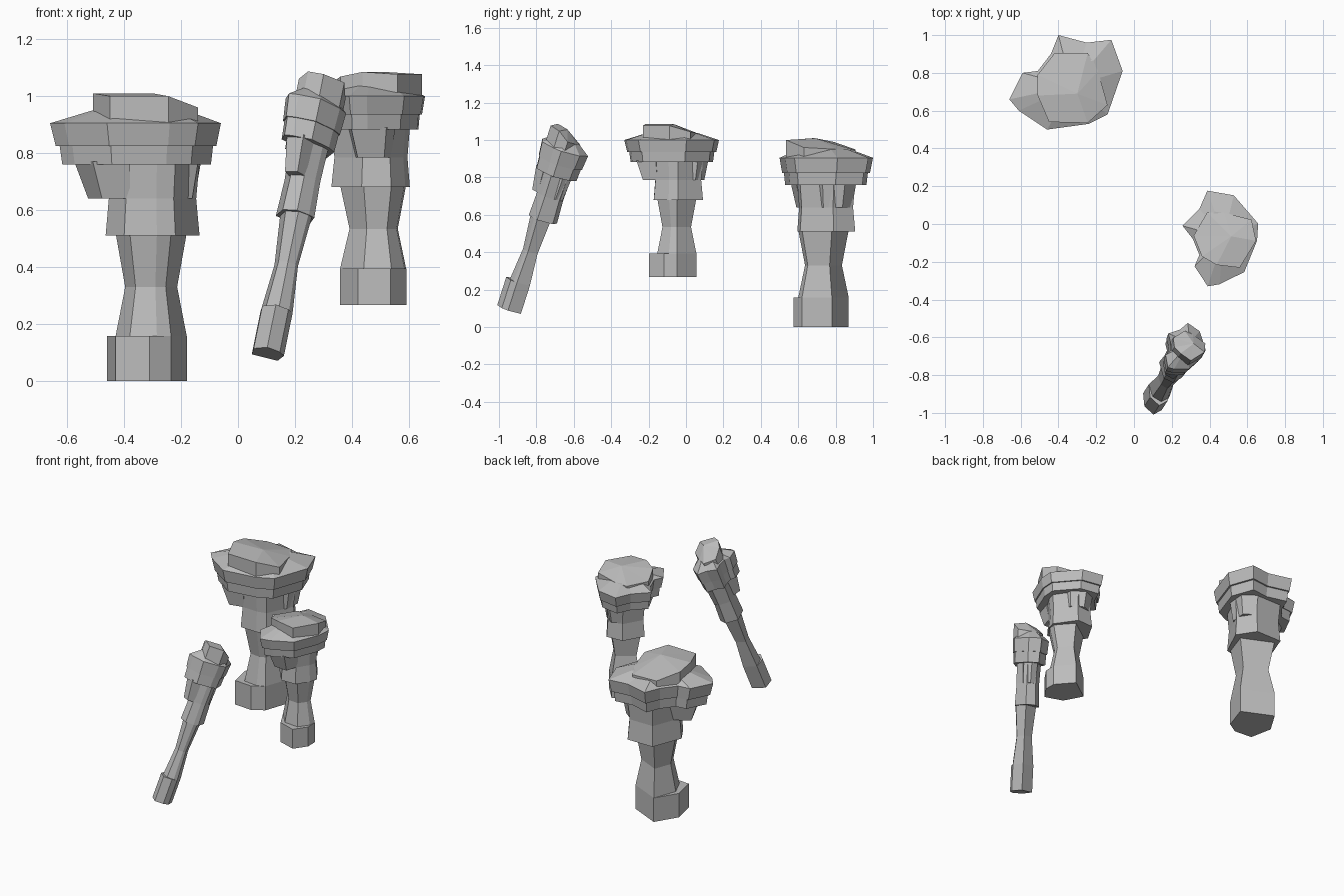
import bpy, bmesh
from math import radians
from mathutils import Matrix, Vector

cube = bpy.data.objects.get("Cube")
if cube:
    bpy.data.objects.remove(cube, do_unlink=True)

stone = bpy.data.materials.new("grey_stone")
stone.use_nodes = True
GREY = (0.5, 0.5, 0.5, 1)
stone.diffuse_color = GREY
stone.node_tree.nodes["Principled BSDF"].inputs["Base Color"].default_value = GREY


def ring(outline, z, scale=1.0, centre=(0, 0)):
    """Outline scaled about a centre and placed at a height."""
    c = Vector(centre)
    return [(*(c + (Vector(p) - c) * scale), z) for p in outline]


def loft(name, rings, peak=None):
    """Closed faceted solid through matching rings, with an optional top point."""
    bm = bmesh.new()
    rows = [[bm.verts.new(co) for co in r] for r in rings]
    n = len(rows[0])
    for low, high in zip(rows, rows[1:]):
        for i in range(n):
            j = (i + 1) % n
            bm.faces.new((low[i], low[j], high[j], high[i]))
    bm.faces.new(rows[0][::-1])
    if peak:
        tip = bm.verts.new(peak)
        for i in range(n):
            bm.faces.new((rows[-1][i], rows[-1][(i + 1) % n], tip))
    else:
        bm.faces.new(rows[-1])
    bmesh.ops.recalc_face_normals(bm, faces=bm.faces)
    mesh = bpy.data.meshes.new(name)
    bm.to_mesh(mesh)
    bm.free()
    mesh.materials.append(stone)
    return mesh


# Outlines, counter-clockwise from the left
base = [(-.13, 0), (-.1, -.145), (.02, -.155), (.095, -.11), (.15, .05), (-.045, .14)]
column = [(-.1, -.01), (-.05, -.12), (.045, -.13), (.095, -.11), (.15, .05), (-.045, .14)]
block = [(-.135, -.02), (-.07, -.13), (.045, -.135), (.11, -.12),
         (.195, .06), (.12, .175), (-.06, .175)]
left_lobe = [(-.245, -.03), (-.18, -.17), (-.05, -.14), (-.08, .08)]
right_lobe = [(.1, -.05), (.19, 0), (.2, .12), (.12, .18), (0, .1)]
rim = [(-.33, -.07), (-.28, -.13), (-.13, -.23), (.09, -.2), (.19, -.15), (.27, .08),
       (.21, .245), (.08, .23), (-.07, .27), (-.11, .17), (-.18, .08), (-.26, .07)]
cap = [(-.18, -.05, 1.01), (-.12, -.19, 1), (.085, -.195, 1), (.19, -.1, .96),
       (.14, .08, .95), (.085, .175, .945), (-.09, .175, .95), (-.18, .06, .99)]
axis = (.025, .005)

# One set of stone parts, shared by all pillars
parts = {
    "foot": loft("foot", [ring(base, 0), ring(base, .157)]),
    "column": loft("column", [ring(column, .14), ring(column, .157),
                              ring(column, .33, .73, axis), ring(column, .52)]),
    "block": loft("block", [ring(block, .51), ring(block, .64, .93, axis), ring(block, .77)]),
    "left_lobe": loft("left_lobe", [ring(left_lobe, .64, .75, (-.05, -.05)),
                                    ring(left_lobe, .77)]),
    "right_lobe": loft("right_lobe", [ring(right_lobe, .64, .85, (.05, .03)),
                                      ring(right_lobe, .77)]),
    "band": loft("band", [ring(rim, .76, .87), ring(rim, .83, .9)]),
    "rim": loft("rim", [ring(rim, .825, .94), ring(rim, .905), ring(rim, .95, .55)]),
    "cap": loft("cap", [[(x, y, .9) for x, y, z in cap], cap], (.03, -.04, 1.01)),
}


def placed(spot, turn, width, height, lean=(0, 0, 1)):
    tilt = Vector((0, 0, 1)).rotation_difference(Vector(lean)).to_matrix().to_4x4()
    return (Matrix.Translation(spot) @ tilt @ Matrix.Rotation(radians(turn), 4, 'Z')
            @ Matrix.Diagonal((width, width, height, 1)))


pillars = {
    "large_pillar": placed((-.33, .73, 0), 0, 1, 1),
    "small_pillar": placed((.475, -.07, .267), 60, .81, .81),
    "leaning_pillar": placed((.1, -.935, .095), 35, .44, 1.02, (.19, .3, .935)),
}
for pillar, matrix in pillars.items():
    for part, mesh in parts.items():
        obj = bpy.data.objects.new(f"{pillar}_{part}", mesh)
        bpy.context.collection.objects.link(obj)
        obj.matrix_world = matrix
